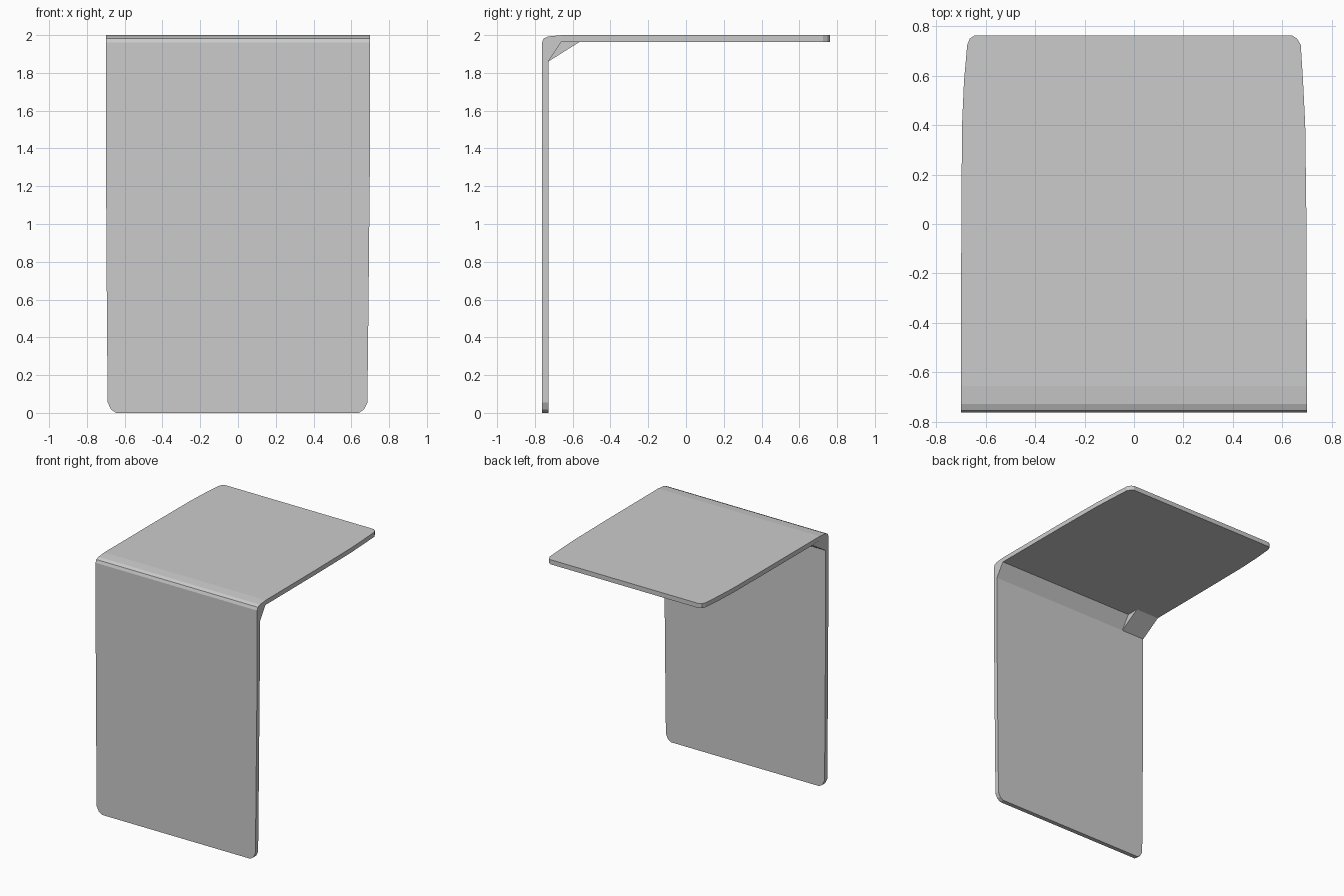
import bpy
import bmesh

if "Cube" in bpy.data.objects:
    bpy.data.objects.remove(bpy.data.objects["Cube"])


def make_object(name, bm):
    bmesh.ops.recalc_face_normals(bm, faces=bm.faces)
    mesh = bpy.data.meshes.new(name)
    bm.to_mesh(mesh)
    bm.free()
    obj = bpy.data.objects.new(name, mesh)
    bpy.context.collection.objects.link(obj)
    return obj


def loft(name, rings):
    """Closed skin through a row of four-point rings."""
    bm = bmesh.new()
    rows = [[bm.verts.new(p) for p in ring] for ring in rings]
    for a, b in zip(rows, rows[1:]):
        for i in range(4):
            j = (i + 1) % 4
            bm.faces.new((a[i], a[j], b[j], b[i]))
    bm.faces.new(rows[0])
    bm.faces.new(rows[-1])
    return make_object(name, bm)


F, B = -0.763, -0.729      # front panel faces
T, U = 2.0, 1.964          # top panel faces

# Bent panel stations: outer (y, z), inner (y, z), left x, right x
front_leg = [((F, z), (B, z), l, r) for z, l, r in (
    (0.0, -0.645, 0.64), (0.018, -0.672, 0.667), (0.055, -0.69, 0.685),
    (0.5, -0.694, 0.69), (1.0, -0.697, 0.695), (1.5, -0.70, 0.70),
    (1.86, -0.70, 0.70))]
bend = [((F, 1.96), (-0.706, 1.895), -0.70, 0.70),
        ((-0.754, 1.982), (-0.683, 1.93), -0.70, 0.70),
        ((-0.728, 1.993), (-0.66, U), -0.70, 0.70)]
top_leg = [((y, T), (y + 0.0, U), l, r) for y, l, r in (
    (-0.655, -0.70, 0.70), (0.0, -0.699, 0.698), (0.4, -0.696, 0.693),
    (0.58, -0.688, 0.684), (0.725, -0.675, 0.675),
    (0.75, -0.665, 0.66), (0.763, -0.645, 0.64))]

rings = [[(l, *outer), (r, *outer), (r, *inner), (l, *inner)]
         for outer, inner, l, r in front_leg + bend + top_leg]
loft("bent_panel", rings)

# Larger brace inside the bend at the left end
brace = [(B - 0.01, 1.86), (B, 1.86), (-0.563, U), (-0.67, U + 0.01)]
loft("corner_brace", [[(x, y, z) for y, z in brace] for x in (-0.70, -0.50)])
